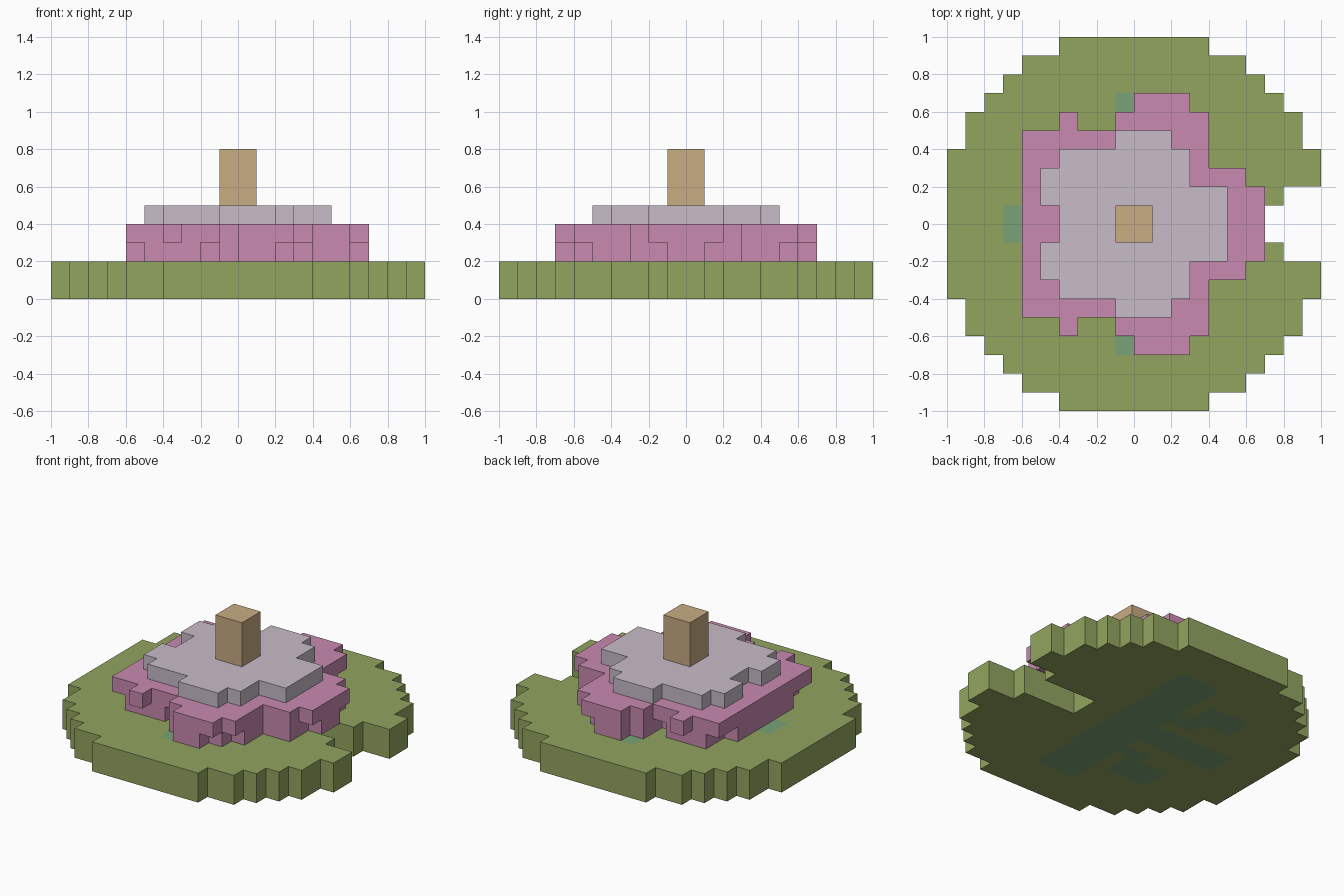
import bpy, bmesh

U = 0.1  # block size

cube = bpy.data.objects.get("Cube")
if cube:
    bpy.data.objects.remove(cube, do_unlink=True)


def material(name, r, g, b):
    m = bpy.data.materials.new(name)
    m.use_nodes = True
    m.diffuse_color = (r, g, b, 1)
    m.node_tree.nodes["Principled BSDF"].inputs["Base Color"].default_value = (r, g, b, 1)
    return m


leaf_green = material("leaf green", 0.287, 0.376, 0.114)
stem_teal = material("stem teal", 0.195, 0.36, 0.18)
petal_pink = material("petal pink", 0.578, 0.254, 0.434)
petal_pale = material("pale petal", 0.578, 0.503, 0.578)
stamen_tan = material("stamen tan", 0.578, 0.413, 0.223)


def cells(rows):
    """Rows (y start, y end, x start, x end) in blocks, mirrored across y."""
    out = set()
    for y0, y1, x0, x1 in rows:
        for y in range(y0, y1):
            for x in range(x0, x1):
                out |= {(x, y), (x, -y - 1)}
    return out


def slab(name, rows, z0, z1, mat, patch=(), patch_mat=None):
    """Extrude a block outline; cells of the patch get the second material."""
    bm = bmesh.new()
    for x, y in sorted(cells(rows)):
        quad = [(x, y), (x + 1, y), (x + 1, y + 1), (x, y + 1)]
        bm.faces.new([bm.verts.new((a * U, b * U, z0)) for a, b in quad])
    bmesh.ops.remove_doubles(bm, verts=bm.verts, dist=U / 100)
    bottom = bm.faces[:]
    new = bmesh.ops.extrude_face_region(bm, geom=bottom, use_keep_orig=True)["geom"]
    for v in new:
        if isinstance(v, bmesh.types.BMVert):
            v.co.z = z1
    bmesh.ops.recalc_face_normals(bm, faces=bm.faces)
    marked = cells(patch)
    for f in bm.faces:
        c = f.calc_center_median() / U
        if abs(f.normal.z) > 0.5 and (int(c.x // 1), int(c.y // 1)) in marked:
            f.material_index = 1
    bmesh.ops.dissolve_limit(bm, angle_limit=0.01, verts=bm.verts, edges=bm.edges,
                             delimit={'MATERIAL'})
    mesh = bpy.data.meshes.new(name)
    bm.to_mesh(mesh)
    bm.free()
    mesh.materials.append(mat)
    if patch_mat:
        mesh.materials.append(patch_mat)
    ob = bpy.data.objects.new(name, mesh)
    bpy.context.collection.objects.link(ob)
    return ob


# Round floating leaf with a notch, and the stem pattern showing through it
leaf = [(0, 1, -10, 4), (1, 2, -10, 8), (2, 4, -10, 10), (4, 6, -9, 9),
        (6, 7, -8, 8), (7, 8, -7, 7), (8, 9, -6, 6), (9, 10, -4, 4)]
stems = [(0, 7, -1, 2), (0, 1, -7, -1), (3, 5, -5, -2), (2, 3, -3, -1)]
slab("leaf_pad", leaf, 0, 0.2, leaf_green, stems, stem_teal)

# Lower petals, narrower than the ones above
lower = [(0, 1, -6, 7), (1, 3, -6, 6), (3, 4, -5, 4), (4, 5, -5, -2),
         (4, 5, -1, 4), (5, 6, -1, 3), (6, 7, 0, 2)]
slab("lower_petals", lower, 0.2, 0.3, petal_pink)

# Outer petals
outer = [(0, 2, -6, 7), (2, 3, -6, 6), (3, 5, -6, 4), (5, 6, -4, -3),
         (5, 6, -1, 4), (6, 7, 0, 3)]
slab("outer_petals", outer, 0.3, 0.4, petal_pink)

# Pale inner petals
inner = [(0, 1, -4, 5), (1, 2, -5, 5), (2, 3, -5, 3), (3, 4, -4, 3), (4, 5, -1, 2)]
slab("inner_petals", inner, 0.4, 0.5, petal_pale)

# Central stamen
slab("stamen", [(0, 1, -1, 1)], 0.5, 0.8, stamen_tan)
